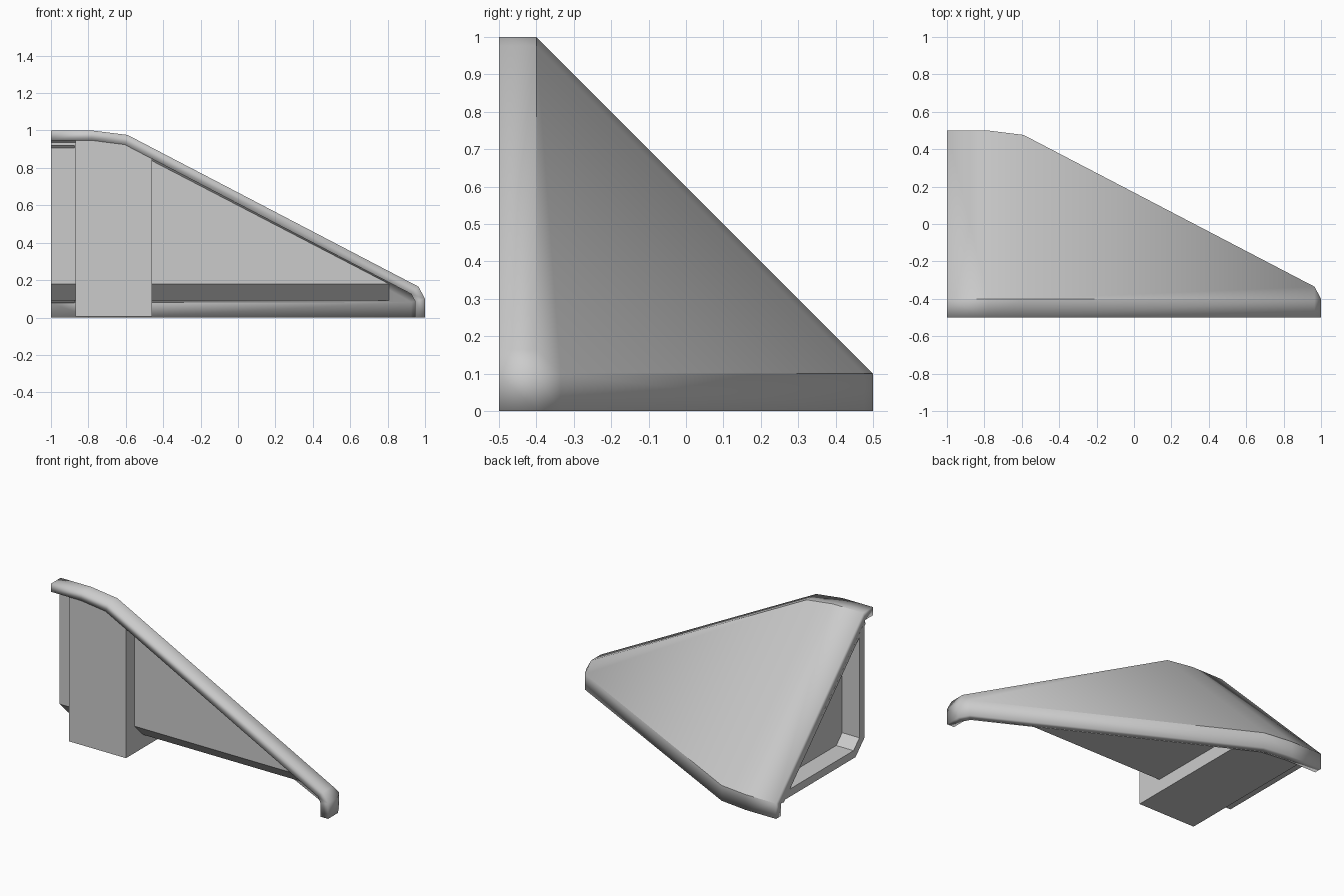
import bpy, bmesh, math
from mathutils import Vector

if "Cube" in bpy.data.objects:
    bpy.data.objects.remove(bpy.data.objects["Cube"])

CORNER = Vector((-1, -0.5, 0))
# Half-profile of the sloped edge: (x, rise above the corner, 0..1)
PROFILE = [(-1, 1), (-0.78, 1), (-0.59, 0.976), (0.965, 0.165), (1, 0.1), (1, 0)]


def wedge(scale=1.0):
    """Rounded corner wedge, optionally shrunk towards its square corner."""
    bm = bmesh.new()
    pts = [CORNER]
    for x, r in PROFILE:
        pts += [Vector((x, y, r)) for y in (-0.5, -0.4)]          # front strip
        pts += [Vector((x, r - 0.5, z)) for z in (0, 0.1)]        # bottom strip
    for p in pts:
        bm.verts.new(CORNER + (p - CORNER) * scale)
    bmesh.ops.remove_doubles(bm, verts=bm.verts[:], dist=1e-4)
    bmesh.ops.convex_hull(bm, input=bm.verts[:])
    loose = [v for v in bm.verts if not v.link_faces]
    bmesh.ops.delete(bm, geom=loose, context='VERTS')
    bmesh.ops.dissolve_limit(bm, angle_limit=0.01, verts=bm.verts[:], edges=bm.edges[:])
    bmesh.ops.recalc_face_normals(bm, faces=bm.faces[:])
    return bm


def clip(bm, co, outward):
    """Cut away everything beyond a plane and cap the cut."""
    res = bmesh.ops.bisect_plane(bm, geom=bm.verts[:] + bm.edges[:] + bm.faces[:],
                                 plane_co=co, plane_no=outward, clear_outer=True)
    cut = [e for e in res['geom_cut'] if isinstance(e, bmesh.types.BMEdge)]
    bmesh.ops.holes_fill(bm, edges=cut, sides=0)
    bmesh.ops.recalc_face_normals(bm, faces=bm.faces[:])


def finish(bm, name, angle):
    mesh = bpy.data.meshes.new(name)
    bm.to_mesh(mesh)
    bm.free()
    obj = bpy.data.objects.new(name, mesh)
    bpy.context.collection.objects.link(obj)
    bpy.ops.object.select_all(action='DESELECT')
    obj.select_set(True)
    bpy.context.view_layer.objects.active = obj
    bpy.ops.object.shade_smooth_by_angle(angle=math.radians(angle))
    return obj


# Outer shell: wedge skin, open at the front, left and bottom
bm = wedge()
open_faces = [f for f in bm.faces if min(f.normal) < -0.9]
bmesh.ops.delete(bm, geom=open_faces, context='FACES')
shell = finish(bm, "outer_shell", 40)
solid = shell.modifiers.new("thickness", 'SOLIDIFY')
solid.thickness = 0.053
solid.offset = -1
solid.use_even_offset = True

# Recessed inner body with a chamfered lower front edge
bm = wedge(0.97)
clip(bm, (0, -0.41, 0), (0, -1, 0))
clip(bm, (0, 0, 0.09), (0, 0, -1))
clip(bm, (0, -0.41, 0.18), (0, -1, -1))
# Triangular pocket in the left side
left = [f for f in bm.faces if f.normal.x < -0.99]
bmesh.ops.inset_region(bm, faces=left, thickness=0.05, use_even_offset=True)
pocket = [f for f in bm.faces if f.normal.x < -0.99 and f in left]
res = bmesh.ops.extrude_face_region(bm, geom=pocket)
bmesh.ops.delete(bm, geom=[f for f in pocket if f.is_valid], context='FACES_ONLY')
moved = [v for v in res['geom'] if isinstance(v, bmesh.types.BMVert)]
bmesh.ops.translate(bm, verts=moved, vec=(0.125, 0, 0))
bmesh.ops.recalc_face_normals(bm, faces=bm.faces[:])
finish(bm, "inner_body", 20)

# Thick cross rib running front to back down to the ground
bm = wedge(0.97)
clip(bm, (-0.87, 0, 0), (-1, 0, 0))
clip(bm, (-0.46, 0, 0), (1, 0, 0))
clip(bm, (0, -0.498, 0), (0, -1, 0))
clip(bm, (0, 0, 0.005), (0, 0, -1))
finish(bm, "cross_rib", 20)
